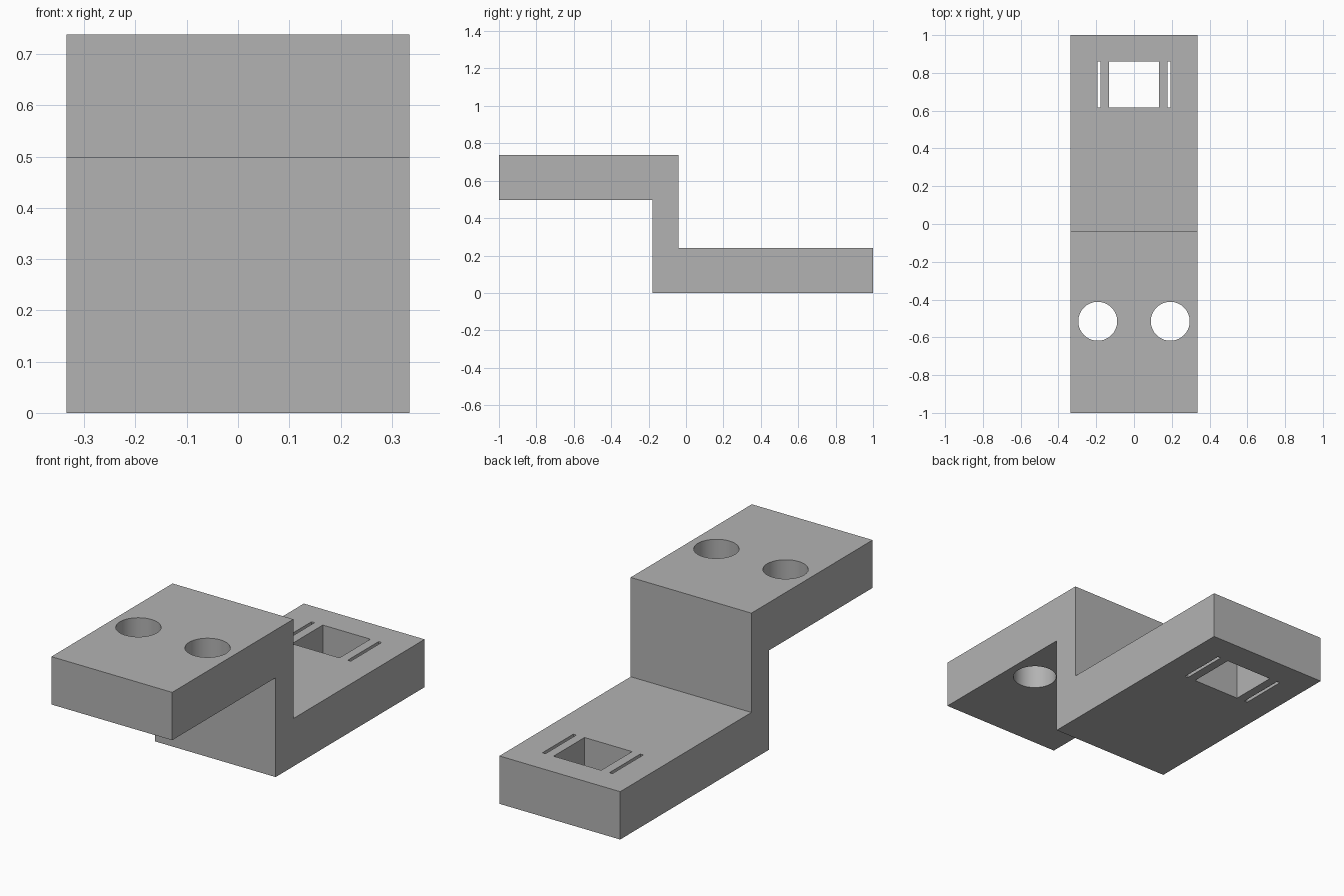
import bpy
import bmesh
import math

cube = bpy.data.objects.get("Cube")
if cube:
    bpy.data.objects.remove(cube, do_unlink=True)

HALF_WIDTH = 0.335

grey = bpy.data.materials.new("plain_grey")
grey.use_nodes = True
colour = (0.45, 0.45, 0.45, 1)
grey.diffuse_color = colour
grey.node_tree.nodes["Principled BSDF"].inputs["Base Color"].default_value = colour


def extrude_outline(name, outline, vector):
    """Solid made by sweeping a closed outline along a vector."""
    bm = bmesh.new()
    face = bm.faces.new([bm.verts.new(p) for p in outline])
    swept = bmesh.ops.extrude_face_region(bm, geom=[face])["geom"]
    verts = [v for v in swept if isinstance(v, bmesh.types.BMVert)]
    bmesh.ops.translate(bm, verts=verts, vec=vector)
    bmesh.ops.recalc_face_normals(bm, faces=bm.faces)
    mesh = bpy.data.meshes.new(name)
    bm.to_mesh(mesh)
    bm.free()
    mesh.materials.append(grey)
    obj = bpy.data.objects.new(name, mesh)
    bpy.context.collection.objects.link(obj)
    return obj


def cut(target, outline):
    """Cut an outline given in plan right through the target."""
    cutter = extrude_outline("cutter", [(x, y, -0.2) for x, y in outline], (0, 0, 1.2))
    cutter.hide_render = True
    mod = target.modifiers.new("hole", "BOOLEAN")
    mod.operation = "DIFFERENCE"
    mod.solver = "EXACT"
    mod.object = cutter
    bpy.ops.object.modifier_apply(modifier=mod.name)
    bpy.data.objects.remove(cutter, do_unlink=True)


def rectangle(x, y, width, depth):
    return [(x + i * width / 2, y + j * depth / 2)
            for i, j in ((-1, -1), (1, -1), (1, 1), (-1, 1))]


def circle(x, y, radius, sides=64):
    return [(x + radius * math.cos(math.tau * i / sides),
             y + radius * math.sin(math.tau * i / sides)) for i in range(sides)]


# Stepped bracket: raised front plate, upright web, low back plate
profile = [(-0.18, 0), (1, 0), (1, 0.24), (-0.04, 0.24),
           (-0.04, 0.738), (-1, 0.738), (-1, 0.498), (-0.18, 0.498)]
bracket = extrude_outline("stepped_bracket",
                          [(-HALF_WIDTH, y, z) for y, z in profile],
                          (2 * HALF_WIDTH, 0, 0))
bpy.ops.object.select_all(action="DESELECT")
bracket.select_set(True)
bpy.context.view_layer.objects.active = bracket

# Square window, with a narrow slot and a round hole on each side
cut(bracket, rectangle(0, 0.738, 0.264, 0.245))
for side in (-1, 1):
    cut(bracket, rectangle(side * 0.186, 0.738, 0.017, 0.245))
    cut(bracket, circle(side * 0.192, -0.515, 0.103))

bpy.ops.object.shade_smooth_by_angle(angle=math.radians(30))
